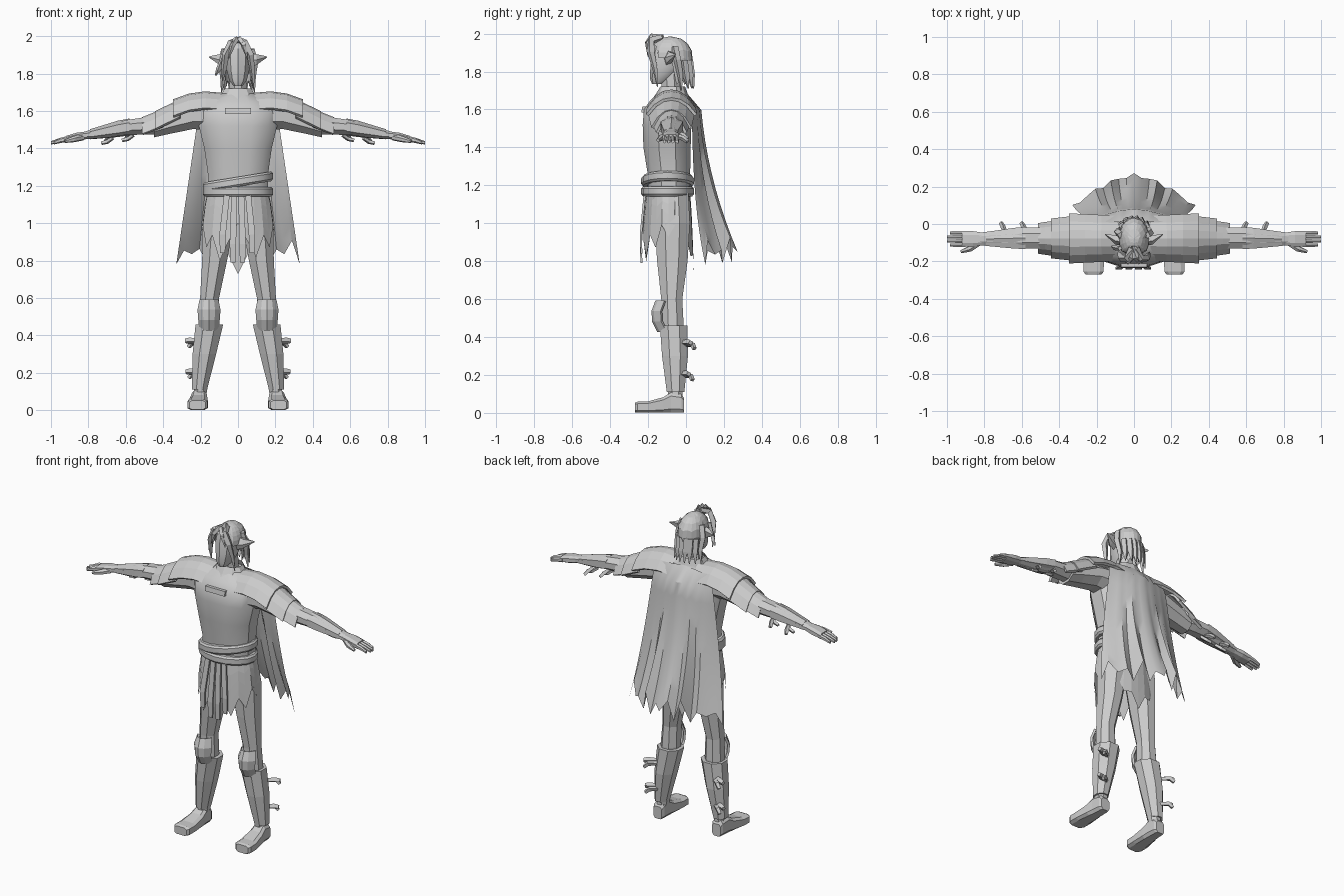
import bpy, bmesh, random
from math import sin, cos, pi, sqrt
from mathutils import Vector

random.seed(4)


def finish(name, bm, mirror=False, thick=0.0, smooth=False):
    bmesh.ops.remove_doubles(bm, verts=bm.verts, dist=1e-5)
    bmesh.ops.recalc_face_normals(bm, faces=bm.faces)
    me = bpy.data.meshes.new(name)
    bm.to_mesh(me)
    bm.free()
    ob = bpy.data.objects.new(name, me)
    bpy.context.collection.objects.link(ob)
    if thick:
        m = ob.modifiers.new("thickness", 'SOLIDIFY')
        m.thickness, m.offset = thick, 0
    if mirror:
        ob.modifiers.new("mirror", 'MIRROR').use_mirror_merge = False
    if smooth:
        bpy.ops.object.select_all(action='DESELECT')
        bpy.context.view_layer.objects.active = ob
        ob.select_set(True)
        bpy.ops.object.shade_smooth_by_angle(angle=0.6)
    return ob


def skin(bm, rings, caps=True):
    vs = [[bm.verts.new(p) for p in r] for r in rings]
    n = len(vs[0])
    for a, b in zip(vs, vs[1:]):
        for i in range(n):
            bm.faces.new((a[i], a[(i + 1) % n], b[(i + 1) % n], b[i]))
    if caps:
        bm.faces.new(vs[0])
        bm.faces.new(vs[-1])


def loft(name, rings, axis='z', n=8, box=1.0, mirror=False, smooth=False, caps=True):
    """rings: (position on axis, centre a, centre b, radius a, radius b)"""
    out = []
    for t, a, b, ra, rb in rings:
        ring = []
        for i in range(n):
            ang = 2 * pi * (i + 0.5) / n
            c, s = cos(ang), sin(ang)
            p = a + ra * abs(c) ** box * (1 if c > 0 else -1)
            q = b + rb * abs(s) ** box * (1 if s > 0 else -1)
            ring.append({'x': (t, p, q), 'y': (p, t, q), 'z': (p, q, t)}[axis])
        out.append(ring)
    bm = bmesh.new()
    skin(bm, out, caps)
    return finish(name, bm, mirror, smooth=smooth)


def tube(name, pts, radii, n=4, mirror=False):
    pts = [Vector(p) for p in pts]
    rings = []
    for i, p in enumerate(pts):
        d = (pts[min(i + 1, len(pts) - 1)] - pts[max(i - 1, 0)]).normalized()
        s = d.cross(Vector((0.3, 1, 0.2))).normalized()
        u = s.cross(d)
        rings.append([p + (s * cos(2 * pi * k / n) + u * sin(2 * pi * k / n)) * radii[i] for k in range(n)])
    bm = bmesh.new()
    skin(bm, rings)
    return finish(name, bm, mirror)


def sheet(name, f, nu, nv, **kw):
    bm = bmesh.new()
    g = [[bm.verts.new(f(i / nu, j / nv)) for i in range(nu + 1)] for j in range(nv + 1)]
    for j in range(nv):
        for i in range(nu):
            bm.faces.new((g[j][i], g[j][i + 1], g[j + 1][i + 1], g[j + 1][i]))
    return finish(name, bm, **kw)


# Torso, neck and collar
loft("torso", [(1.10, 0, -.09, .165, .11), (1.26, 0, -.09, .165, .115), (1.4, 0, -.1, .185, .128),
               (1.52, 0, -.1, .215, .132), (1.6, 0, -.095, .22, .13), (1.65, 0, -.085, .17, .105),
               (1.695, 0, -.075, .085, .065)], n=12, box=.8, smooth=True)
loft("neck", [(1.66, 0, -.075, .062, .06), (1.72, 0, -.08, .05, .052), (1.82, 0, -.085, .048, .052)])
loft("collar", [(1.64, 0, -.08, .13, .11), (1.68, 0, -.075, .1, .085), (1.72, 0, -.07, .075, .065)], n=10, caps=False)
loft("chest_clasp", [(1.585, 0, -.222, .072, .014), (1.615, 0, -.217, .072, .014)], n=4, box=.1)

# Belts: level lower one, slanted upper one
for nm, z, tilt in (("lower_belt", 1.168, 0), ("upper_belt", 1.222, .09)):
    prof = [(.178, -.026), (.187, -.015), (.187, .015), (.178, .026), (.155, .026), (.155, -.026)]

    def belt(u, v, z=z, tilt=tilt, prof=prof):
        r, h = prof[round(v * 6) % 6]
        x = r * cos(2 * pi * u)
        return (x, -.097 + (r - .048) * sin(2 * pi * u), z + h + tilt * x * 1.8)
    sheet(nm, belt, 16, 6, smooth=True)

# Ragged skirt and hanging front strips
def skirt(u, v):
    k = round(u * 24) % 24
    s, c = sin(2 * pi * k / 24), cos(2 * pi * k / 24)
    hem = .99 - .12 * abs(s) - (.06 if k % 2 == 0 else -.03)
    hem = {6: .73, 5: .83, 7: .83, 18: 1.0, 20: .82, 16: .80}.get(k, hem)
    w = v ** .7
    return ((.165 + .03 * w) * c, -.093 + (.115 + .02 * w) * s, 1.16 + (hem - 1.16) * v)
sheet("skirt", skirt, 24, 4)
for x, bot in ((-.075, .84), (-.025, .79), (.022, .79), (.068, .84)):
    loft("front_strip", [(bot, x * 1.1, -.235, .014, .005), (bot + .1, x * 1.1, -.238, .018, .006),
                         (1.15, x * .8, -.218, .016, .006)], n=4, box=.1)

# Legs, greaves, knee guards and feet
loft("leg", [(1.16, .085, -.08, .082, .1), (1.0, .105, -.072, .09, .1), (.8, .125, -.072, .072, .087),
             (.6, .152, -.075, .055, .06), (.47, .155, -.07, .06, .062), (.07, .205, -.055, .036, .04)],
     n=8, mirror=True)
loft("greave", [(.46, .153, -.065, .08, .078), (.3, .18, -.058, .068, .074), (.11, .206, -.055, .044, .05)],
     n=8, mirror=True)
loft("boot", [(-.27, .217, .028, .044, .026), (-.255, .216, .03, .056, .03), (-.2, .215, .031, .056, .031),
              (-.12, .21, .042, .048, .042), (-.08, .208, .055, .042, .055), (-.025, .207, .05, .038, .05),
              (-.01, .207, .04, .03, .04)], axis='y', n=8, box=.5, mirror=True)

def knee(u, v):
    a = (u - .5) * 2
    w = (.045, .056, .052, .046)[round(v * 3)]
    return (.155 + a * w, (-.155, -.175, -.172, -.145)[round(v * 3)] + .045 * a * a, .59 - .16 * v)
sheet("knee_guard", knee, 4, 3, thick=.014, mirror=True)
for x, y, z in ((.235, -.01, .36), (.232, -.02, .195)):
    tube("greave_strap", [(x - .03, y - .01, z + .01), (x + .02, y + .025, z + .012), (x + .045, y + .035, z + .01)],
         [.012, .018, .014], mirror=True)
    tube("greave_strap_end", [(x - .03, y + .01, z), (x + .01, y + .045, z), (x + .03, y + .055, z - .022)],
         [.012, .015, .012], mirror=True)

# Sleeves, arms and bracers
loft("sleeve", [(.14, -.085, 1.575, .1, .085), (.24, -.082, 1.573, .09, .075), (.36, -.08, 1.54, .078, .066),
                (.45, -.078, 1.51, .07, .055)], axis='x', mirror=True)
loft("forearm", [(.4, -.078, 1.52, .055, .048), (.5, -.075, 1.52, .06, .05), (.6, -.075, 1.512, .062, .043),
                 (.7, -.078, 1.49, .052, .036), (.84, -.08, 1.466, .034, .02)], axis='x', mirror=True)
loft("bracer", [(.58, -.075, 1.515, .068, .045), (.64, -.076, 1.505, .064, .044), (.79, -.08, 1.476, .043, .027)],
     axis='x', n=6, mirror=True)
loft("hand", [(.8, -.08, 1.472, .034, .02), (.86, -.08, 1.462, .044, .024), (.92, -.08, 1.45, .044, .018)],
     axis='x', n=8, box=.7, mirror=True)
for k in range(4):
    y = -.113 + .022 * k
    tip = (.985, 1.0, 1.0, .985)[k]
    loft("finger", [(.9, y, 1.453, .0115, .016), (.95, y, 1.443, .011, .014), (tip, y, 1.43, .009, .009)],
         axis='x', n=6, mirror=True)
tube("thumb", [(.83, -.1, 1.46), (.875, -.132, 1.45), (.925, -.148, 1.438)], [.018, .017, .009], n=6, mirror=True)
for x, z in ((.59, 1.475), (.7, 1.46)):
    tube("bracer_strap", [(x - .01, -.045, z), (x, -.015, z - .012), (x + .012, .008, z - .03)],
         [.012, .014, .011], mirror=True)
    tube("bracer_strap_end", [(x - .03, -.07, z - .005), (x, -.05, z - .025), (x + .03, -.045, z - .032)],
         [.01, .012, .01], mirror=True)

# Overlapping shoulder plates: (inner x, outer x, inner top z, outer top z, drop, half depth)
def plate(name, x0, x1, z0, z1, drop, d0, d1):
    def f(u, v):
        a = (u - .5) * 2
        bulge = .022 * sin(pi * v) if x0 < .2 else 0
        return (x0 + (x1 - x0) * v, -.077 + a * (d0 + (d1 - d0) * v),
                z0 + (z1 - z0) * v + bulge - drop * abs(a) ** 2.2)
    sheet(name, f, 6, 3, thick=.016, mirror=True)
plate("shoulder_plate", .09, .345, 1.69, 1.655, .085, .115, .128)
plate("upper_arm_plate", .31, .44, 1.655, 1.592, .09, .115, .1)
plate("lower_arm_plate", .4, .51, 1.603, 1.56, .085, .092, .075)

# Cape with folds and torn hem
hem = [.8 + .13 * (k % 2) * random.uniform(.5, 1) + .05 * (k % 3 == 2) for k in range(17)]
def cape(u, v):
    a = (u - .5) * 2
    r = abs(a)
    side = .03 + .06 * v ** 3
    mid = .075 + .03 * v + .155 * v ** 2
    y = side + (mid - side) * (1 - r ** 1.6) + .012 * v * cos(6 * pi * a)
    if v == 0:
        y = .01
    return (a * (.2 + .13 * v), y, 1.68 - .02 * r + (hem[round(u * 16)] - 1.68) * v)
sheet("cape", cape, 16, 10, smooth=True)

# Head and pointed ears
loft("head", [(1.735, 0, -.15, .026, .03), (1.765, 0, -.125, .05, .066), (1.82, 0, -.1, .064, .088),
              (1.89, 0, -.085, .07, .1), (1.94, 0, -.08, .062, .09), (1.965, 0, -.075, .035, .05)],
     n=10, smooth=True)
bm = bmesh.new()
base = [(.065, -.115, 1.87), (.068, -.095, 1.91), (.07, -.065, 1.9), (.068, -.075, 1.845), (.066, -.105, 1.835)]
skin(bm, [base, [(.1, y + .005, 1.875 + (z - 1.872) * .75) for x, y, z in base],
          [(.155, -.055 + (y + .09) * .08, 1.889 + (z - 1.872) * .08) for x, y, z in base]])
finish("ear", bm, mirror=True)

# Hair cap, then loose locks
def hair(u, v):
    k = round(u * 20) % 20
    a = 2 * pi * k / 20
    s = sin(a)
    bottom = 1.935 if s < -.6 else 1.87 if s < .1 else 1.76 - .03 * (k % 2)
    z = 1.985 - (1.985 - bottom) * v ** 1.7
    r = sqrt(max(0, 1 - ((z - 1.875) / .11) ** 2)) if z > 1.875 else 1 - (1.875 - z) * 1.6
    return (.083 * r * cos(a), -.078 + .115 * r * s, z)
sheet("hair", hair, 20, 6)
for sgn, low in ((1, 1.72), (-1, 1.76)):
    tube("fringe_lock", [(.01 * sgn, -.13, 1.975), (.035 * sgn, -.185, 1.965), (.066 * sgn, -.185, 1.9),
                         (.076 * sgn, -.165, 1.82), (.083 * sgn, -.15, low)], [.02, .021, .02, .014, .003])
    tube("short_fringe", [(.0, -.12, 1.98), (.01 * sgn, -.18, 1.985), (.03 * sgn, -.203, 1.95),
                          (.05 * sgn, -.2, 1.88)], [.016, .016, .014, .003])
    tube("side_lock", [(.07 * sgn, -.06, 1.93), (.088 * sgn, -.045, 1.86), (.08 * sgn, -.03, 1.78),
                       (.088 * sgn, -.025, 1.7)], [.02, .02, .016, .003])
    for x, y in ((.065, .0), (.04, .02), (.014, .028)):
        tube("nape_lock", [(x * sgn, y - .01, 1.86), (x * sgn, y, 1.78), (x * 1.15 * sgn, y + .012, 1.71)],
             [.02, .02, .003])
tube("loose_braid", [(-.075, -.13, 1.92), (-.09, -.13, 1.86), (-.105, -.125, 1.82), (-.12, -.12, 1.79)],
     [.012, .013, .014, .004])
